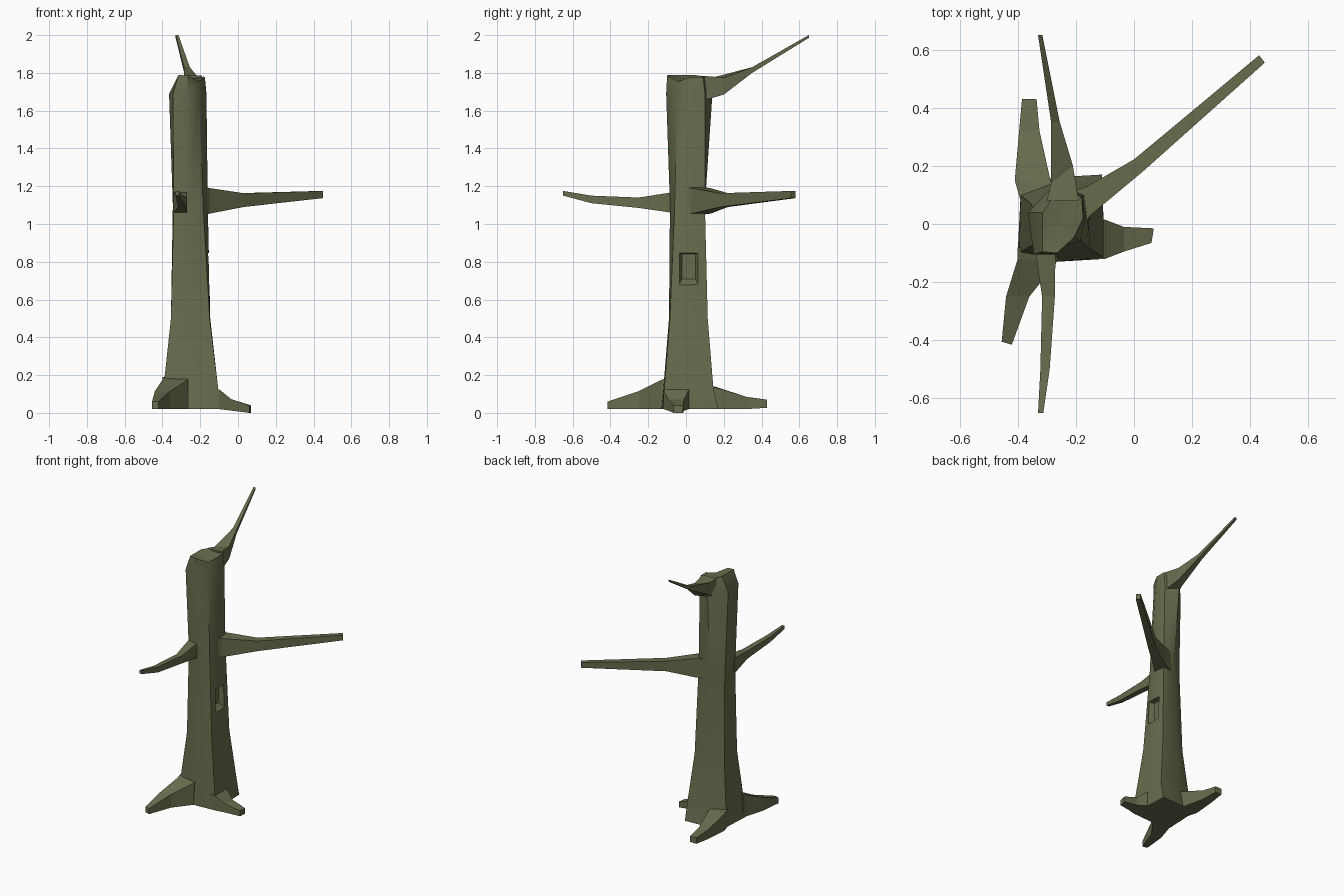
import bpy, bmesh, math

if "Cube" in bpy.data.objects:
    bpy.data.objects.remove(bpy.data.objects["Cube"])

bark = bpy.data.materials.new("bark")
bark.diffuse_color = (0.14, 0.15, 0.075, 1)
bark.use_nodes = True
bark.node_tree.nodes["Principled BSDF"].inputs["Base Color"].default_value = bark.diffuse_color


def loft(name, rings, top=None):
    """Skin a list of equal-length rings and close both ends (top: apex point)."""
    bm = bmesh.new()
    loops = [[bm.verts.new(p) for p in r] for r in rings]
    n = len(loops[0])
    for a, b in zip(loops, loops[1:]):
        for i in range(n):
            j = (i + 1) % n
            bm.faces.new((a[i], a[j], b[j], b[i]))
    bm.faces.new(loops[0][::-1])
    if top:
        apex = bm.verts.new(top)
        for i in range(n):
            bm.faces.new((loops[-1][i], loops[-1][(i + 1) % n], apex))
    else:
        bm.faces.new(loops[-1])
    bmesh.ops.recalc_face_normals(bm, faces=bm.faces)
    me = bpy.data.meshes.new(name)
    bm.to_mesh(me)
    bm.free()
    me.materials.append(bark)
    ob = bpy.data.objects.new(name, me)
    bpy.context.collection.objects.link(ob)
    return ob


def limb(name, stations):
    """Four-sided limb; station = left xy, right xy, bottom z, top z."""
    return loft(name, [[(*l, lo), (*r, lo), (*r, hi), (*l, hi)]
                       for l, r, lo, hi in stations])


# trunk: seven-sided outline, squarer at the foot
outlines = [
    (0.02, [(-.40, -.10), (-.27, -.13), (-.10, -.12), (-.105, .02), (-.11, .17), (-.28, .16), (-.39, .10)]),
    (0.13, [(-.395, -.10), (-.27, -.12), (-.105, -.115), (-.105, .02), (-.11, .145), (-.28, .14), (-.39, .10)]),
    (0.50, [(-.355, -.075), (-.27, -.09), (-.15, -.085), (-.147, .02), (-.15, .115), (-.27, .11), (-.355, .07)]),
    (1.10, [(-.34, -.075), (-.27, -.085), (-.185, -.06), (-.16, .02), (-.17, .10), (-.26, .10), (-.345, .05)]),
    (1.69, [(-.345, -.105), (-.27, -.105), (-.205, -.045), (-.167, .02), (-.18, .10), (-.27, .14), (-.365, .04)]),
]
rings = [[(x, y, z) for x, y in pts] for z, pts in outlines]
# broken, uneven rim
rings.append([(-.315, -.095, 1.79), (-.265, -.10, 1.785), (-.205, -.045, 1.755), (-.175, .02, 1.775),
              (-.18, .09, 1.78), (-.25, .13, 1.775), (-.315, .04, 1.79)])
trunk = loft("trunk", rings, top=(-.25, .01, 1.765))

# knot hole in the right side
cutter = loft("hollow_cutter", [
    [(x, y0, z0), (x, y1, z0), (x, y1, z1), (x, y0, z1)]
    for x, y0, y1, z0, z1 in [(-.19, -.02, .05, .71, .84), (-.13, -.045, .075, .66, .85)]])
cutter.hide_render = True
cutter.hide_set(True)
mod = trunk.modifiers.new("hollow", 'BOOLEAN')
mod.operation, mod.solver, mod.object = 'DIFFERENCE', 'EXACT', cutter
bpy.context.view_layer.objects.active = trunk
trunk.select_set(True)
bpy.ops.object.modifier_apply(modifier=mod.name)
bpy.data.objects.remove(cutter)
bpy.ops.object.shade_smooth_by_angle(angle=math.radians(35))

# branches
limb("top_branch", [
    ((-.30, .08), (-.19, .08), 1.65, 1.785),
    ((-.285, .14), (-.21, .20), 1.685, 1.775),
    ((-.285, .35), (-.255, .35), 1.80, 1.83),
    ((-.33, .65), (-.315, .65), 1.985, 2.0)])
limb("right_branch", [
    ((-.26, .09), (-.17, .0), 1.05, 1.195),
    ((-.16, .13), (-.15, .03), 1.055, 1.19),
    ((0, .222), (.03, .18), 1.09, 1.163),
    ((.43, .58), (.45, .555), 1.137, 1.175)])
limb("front_branch", [
    ((-.345, -.06), (-.265, -.06), 1.06, 1.17),
    ((-.34, -.09), (-.27, -.09), 1.062, 1.165),
    ((-.316, -.25), (-.272, -.25), 1.085, 1.14),
    ((-.322, -.50), (-.29, -.50), 1.11, 1.15),
    ((-.33, -.65), (-.312, -.65), 1.15, 1.175)])

# roots
limb("front_root", [
    ((-.40, -.08), (-.26, -.08), .02, .19),
    ((-.40, -.12), (-.265, -.13), .02, .175),
    ((-.44, -.25), (-.36, -.25), .02, .115),
    ((-.455, -.405), (-.42, -.415), .02, .06)])
limb("right_root", [
    ((-.14, -.12), (-.14, .015), .02, .125),
    ((-.10, -.12), (-.10, .015), .02, .125),
    ((-.035, -.095), (-.035, -.01), .012, .072),
    ((.06, -.065), (.068, -.015), 0, .04)])
limb("back_root", [
    ((-.39, .08), (-.27, .08), .02, .15),
    ((-.41, .15), (-.285, .14), .02, .14),
    ((-.395, .32), (-.325, .32), .02, .085),
    ((-.385, .43), (-.335, .43), .027, .07)])
